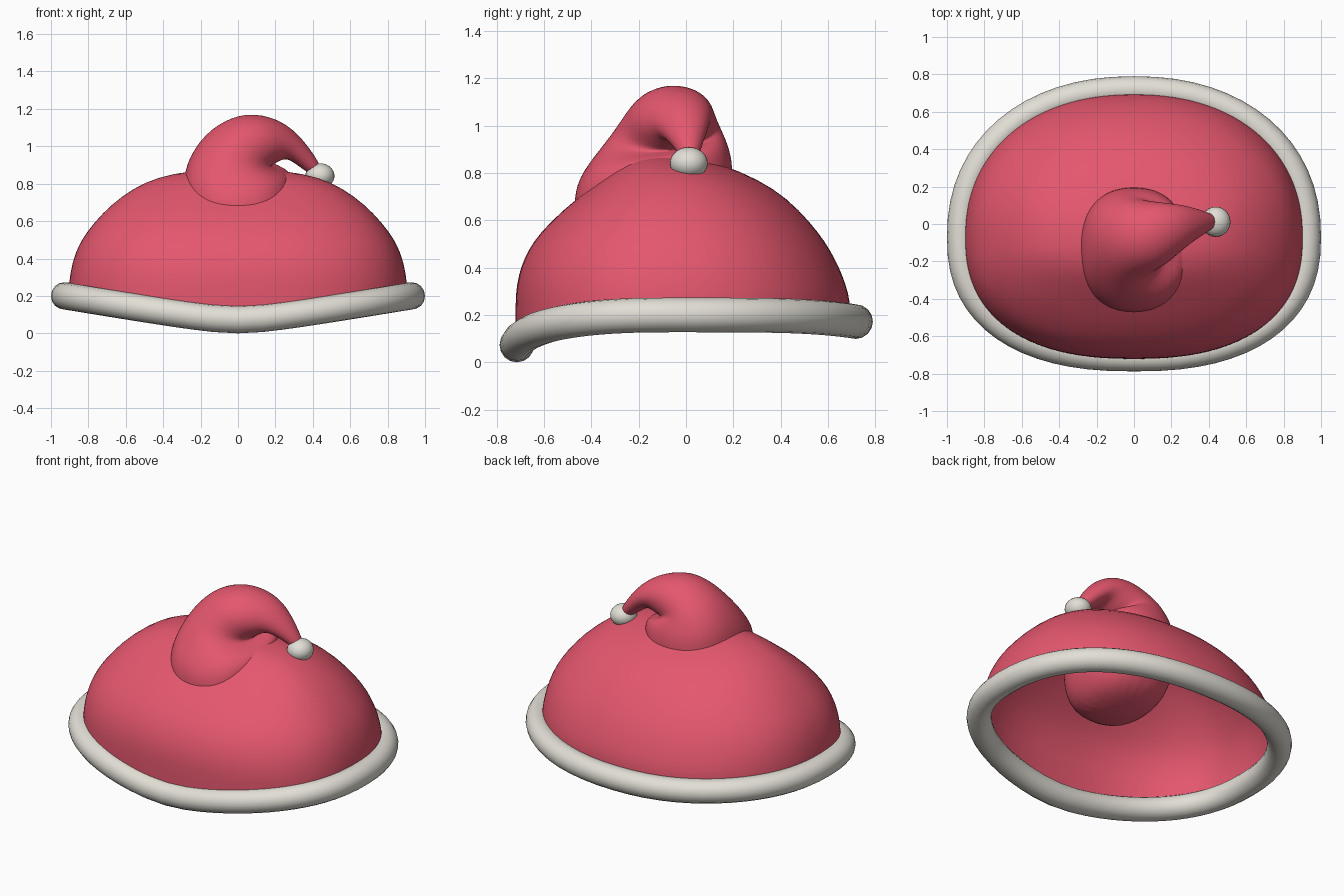
import bpy, bmesh, math

if "Cube" in bpy.data.objects:
    bpy.data.objects.remove(bpy.data.objects["Cube"])


def material(name, rgb):
    m = bpy.data.materials.new(name)
    m.diffuse_color = (*rgb, 1)
    m.use_nodes = True
    m.node_tree.nodes["Principled BSDF"].inputs["Base Color"].default_value = m.diffuse_color
    return m


RED = material("red felt", (0.78, 0.095, 0.155))
WHITE = material("off white fur", (0.76, 0.735, 0.67))
CY = -0.07  # y of the widest line of the hat opening


def spow(v, e):
    return math.copysign(abs(v) ** e, v)


def outline(t, a, back, front):
    """Rounded-box hat opening, squarer towards the front."""
    c, s = math.cos(t), math.sin(t)
    e = 2 / 2.2 if s > 0 else 2 / 2.4
    return a * spow(c, e), CY + (back if s > 0 else front) * spow(s, e)


def brim_z(t):
    """Height of the brim: dips at the front, slightly at the back."""
    c, s = outline(t, 1, 1, 1)[0], math.sin(t)
    if s < 0:
        return 0.073 + 0.127 * (math.sqrt(c * c + 0.04) - 0.2) / 0.82
    return 0.2 - 0.028 * s ** 4


def loft(name, rings, mat, cap_start=None, cap_end=None, wrap=False, subsurf=0):
    """Skin a list of closed rings, with optional pole points at the ends."""
    bm = bmesh.new()
    vs = [[bm.verts.new(p) for p in r] for r in rings]
    n = len(vs[0])
    pairs = list(zip(vs, vs[1:])) + ([(vs[-1], vs[0])] if wrap else [])
    for lo, hi in pairs:
        for i in range(n):
            j = (i + 1) % n
            bm.faces.new((lo[i], lo[j], hi[j], hi[i]))
    for point, ring in ((cap_start, vs[0]), (cap_end, vs[-1])):
        if point:
            pole = bm.verts.new(point)
            for i in range(n):
                bm.faces.new((ring[i], ring[(i + 1) % n], pole))
    bmesh.ops.recalc_face_normals(bm, faces=bm.faces)
    me = bpy.data.meshes.new(name)
    bm.to_mesh(me)
    bm.free()
    me.materials.append(mat)
    me.shade_smooth()
    ob = bpy.data.objects.new(name, me)
    bpy.context.collection.objects.link(ob)
    if subsurf:
        mod = ob.modifiers.new("smooth", "SUBSURF")
        mod.levels = mod.render_levels = subsurf
    return ob


# Crown: open dome; rows are height and scale towards the sides, back and front
N = 64
angles = [2 * math.pi * i / N for i in range(N)]
base = [outline(t, 0.905, 0.765, 0.652) for t in angles]
profile = [(0.26, 1.0, 1.0, 1.0), (0.33, 0.99, 0.975, 0.99), (0.40, 0.972, 0.94, 0.965),
           (0.475, 0.94, 0.89, 0.915), (0.545, 0.892, 0.83, 0.84), (0.645, 0.80, 0.72, 0.685),
           (0.735, 0.685, 0.585, 0.505), (0.81, 0.55, 0.395, 0.36), (0.855, 0.385, 0.21, 0.24),
           (0.875, 0.19, 0.10, 0.12)]
TOP_Y = -0.08
rings = [[(x, y, brim_z(t)) for (x, y), t in zip(base, angles)]]
for z, fx, fb, ff in profile:
    rings.append([(x * fx, TOP_Y + (y - TOP_Y) * (fb if y > TOP_Y else ff), z)
                  for x, y in base])
loft("crown", rings, RED, cap_end=(0, TOP_Y, 0.88), subsurf=1)

# Brim: fur tube swept round the opening
R = 0.073
rings = []
for t in angles:
    x, y = outline(t, 0.927, 0.787, 0.645)
    x1, y1 = outline(t - 0.05, 0.927, 0.787, 0.645)
    x2, y2 = outline(t + 0.05, 0.927, 0.787, 0.645)
    d = math.hypot(x2 - x1, y2 - y1)
    nx, ny = (y2 - y1) / d, -(x2 - x1) / d
    ring = []
    for k in range(16):
        u = 2 * math.pi * k / 16
        ring.append((x + nx * R * math.cos(u), y + ny * R * math.cos(u),
                     brim_z(t) + R * math.sin(u)))
    rings.append(ring)
loft("brim", rings, WHITE, wrap=True)

# Tail: drooping cone; rows are outer x, z, inner x, z, centre y, half width y, slope
tail = [(-0.21, 0.41, 0.21, 0.41, -0.14, 0.23, 0.1),
        (-0.285, 0.53, 0.285, 0.53, -0.14, 0.315, 0.15),
        (-0.297, 0.68, 0.295, 0.67, -0.14, 0.34, 0.15),
        (-0.297, 0.82, 0.295, 0.79, -0.135, 0.337, 0.15),
        (-0.27, 0.93, 0.29, 0.87, -0.115, 0.287, 0.15),
        (-0.18, 1.07, 0.16, 0.89, -0.085, 0.225, 0.1),
        (-0.04, 1.16, 0.20, 0.905, -0.065, 0.19, 0),
        (0.09, 1.18, 0.24, 0.93, -0.05, 0.165, 0),
        (0.235, 1.14, 0.27, 0.93, -0.02, 0.125, 0),
        (0.345, 1.045, 0.315, 0.90, 0.0, 0.085, 0),
        (0.43, 0.92, 0.37, 0.86, 0.012, 0.047, 0),
        (0.45, 0.87, 0.41, 0.84, 0.015, 0.03, 0)]
rings = []
for i, (ax, az, bx, bz, cy, ry, slope) in enumerate(tail):
    e = 2 / 2.3 if i < 5 else 1  # squarer near the base
    ring = []
    for k in range(20):
        u = 2 * math.pi * k / 20
        c, s = spow(math.cos(u), e), spow(math.sin(u), e)
        ring.append(((ax + bx) / 2 + (bx - ax) / 2 * c, cy + ry * s,
                     (az + bz) / 2 + (bz - az) / 2 * c + slope * ry * s))
    rings.append(ring)
loft("tail", rings, RED, cap_start=(0, -0.14, 0.37), cap_end=(0.44, 0.015, 0.845), subsurf=2)

# Pompom at the tip of the tail
bpy.ops.mesh.primitive_uv_sphere_add(segments=24, ring_count=14, radius=0.078,
                                     location=(0.438, 0.012, 0.842))
pom = bpy.context.object
pom.name = "pompom"
pom.scale = (1, 1.03, 0.86)
pom.data.materials.append(WHITE)
bpy.ops.object.shade_smooth()
